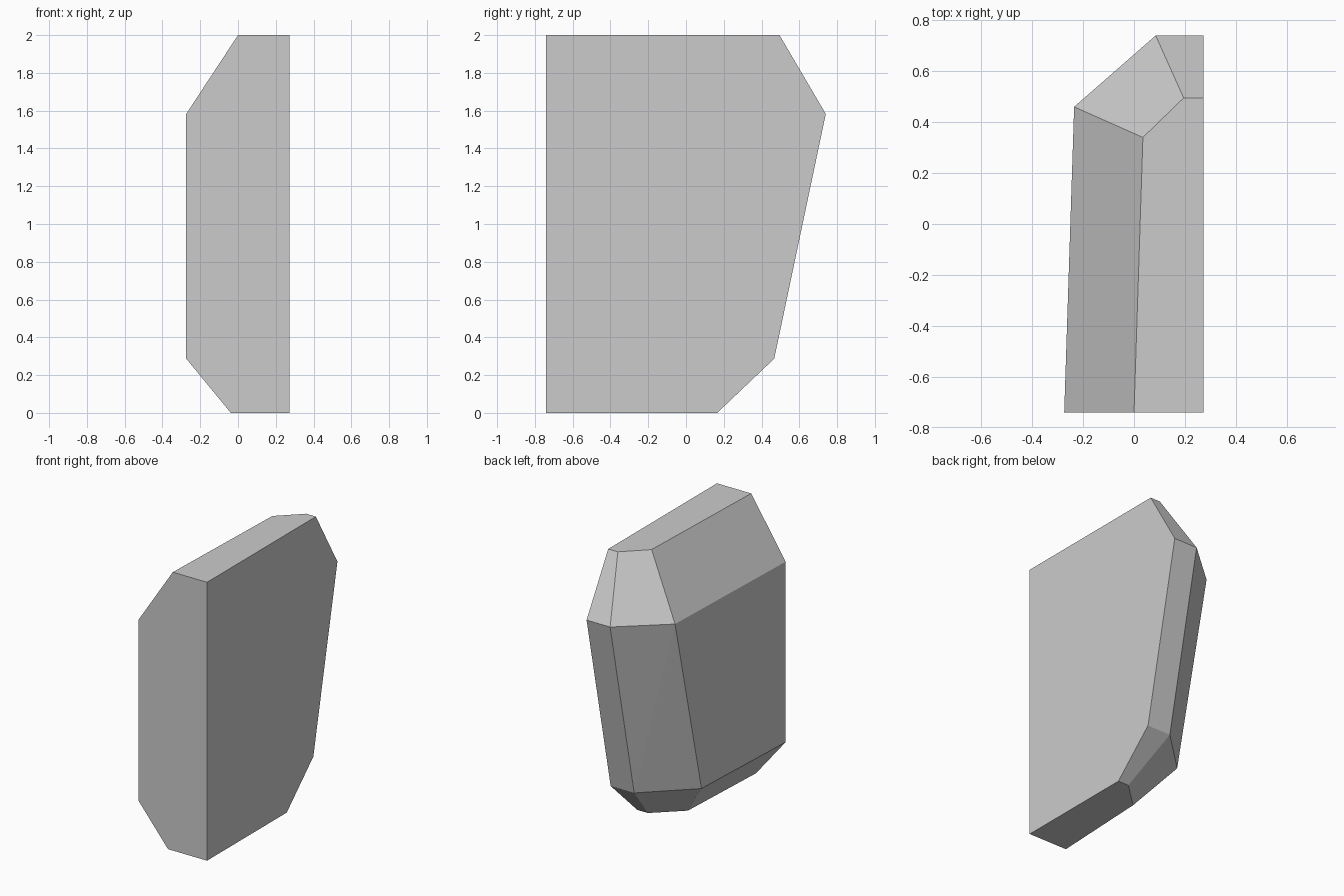
import bpy, bmesh

if "Cube" in bpy.data.objects:
    bpy.data.objects.remove(bpy.data.objects["Cube"])

# Cut stone block: stacked outlines joined into flat facets
FRONT, RIGHT = -0.74, 0.272

# (height, left x at front, chamfer start, chamfer end on the back)
LEVELS = [
    (0.0, -0.038, (-0.005, -0.015), (0.187, 0.165)),
    (0.287, -0.274, (-0.235, 0.16), (0.085, 0.467)),
    (1.583, -0.274, (-0.235, 0.46), (0.085, 0.74)),
    (2.0, 0.0, (0.035, 0.34), (0.195, 0.495)),
]

stone = bpy.data.materials.new("light grey stone")
stone.diffuse_color = (0.6, 0.6, 0.6, 1)
stone.use_nodes = True
stone.node_tree.nodes["Principled BSDF"].inputs["Base Color"].default_value = stone.diffuse_color

bm = bmesh.new()
rings = []
for z, left, start, end in LEVELS:
    outline = [(RIGHT, FRONT), (RIGHT, end[1]), end, start, (left, FRONT)]
    rings.append([bm.verts.new((x, y, z)) for x, y in outline])

# Side facets; the tall twisted chamfer is split along its diagonal
for k, (low, high) in enumerate(zip(rings, rings[1:])):
    for i in range(5):
        j = (i + 1) % 5
        if k == 1 and i == 2:
            bm.faces.new((low[i], low[j], high[j]))
            bm.faces.new((low[i], high[j], high[i]))
        else:
            bm.faces.new((low[i], low[j], high[j], high[i]))

# Flat bottom and top
bm.faces.new(rings[0][::-1])
bm.faces.new(rings[-1])
bmesh.ops.recalc_face_normals(bm, faces=bm.faces)

mesh = bpy.data.meshes.new("stone_block")
bm.to_mesh(mesh)
bm.free()
mesh.materials.append(stone)
bpy.context.collection.objects.link(bpy.data.objects.new("stone_block", mesh))
